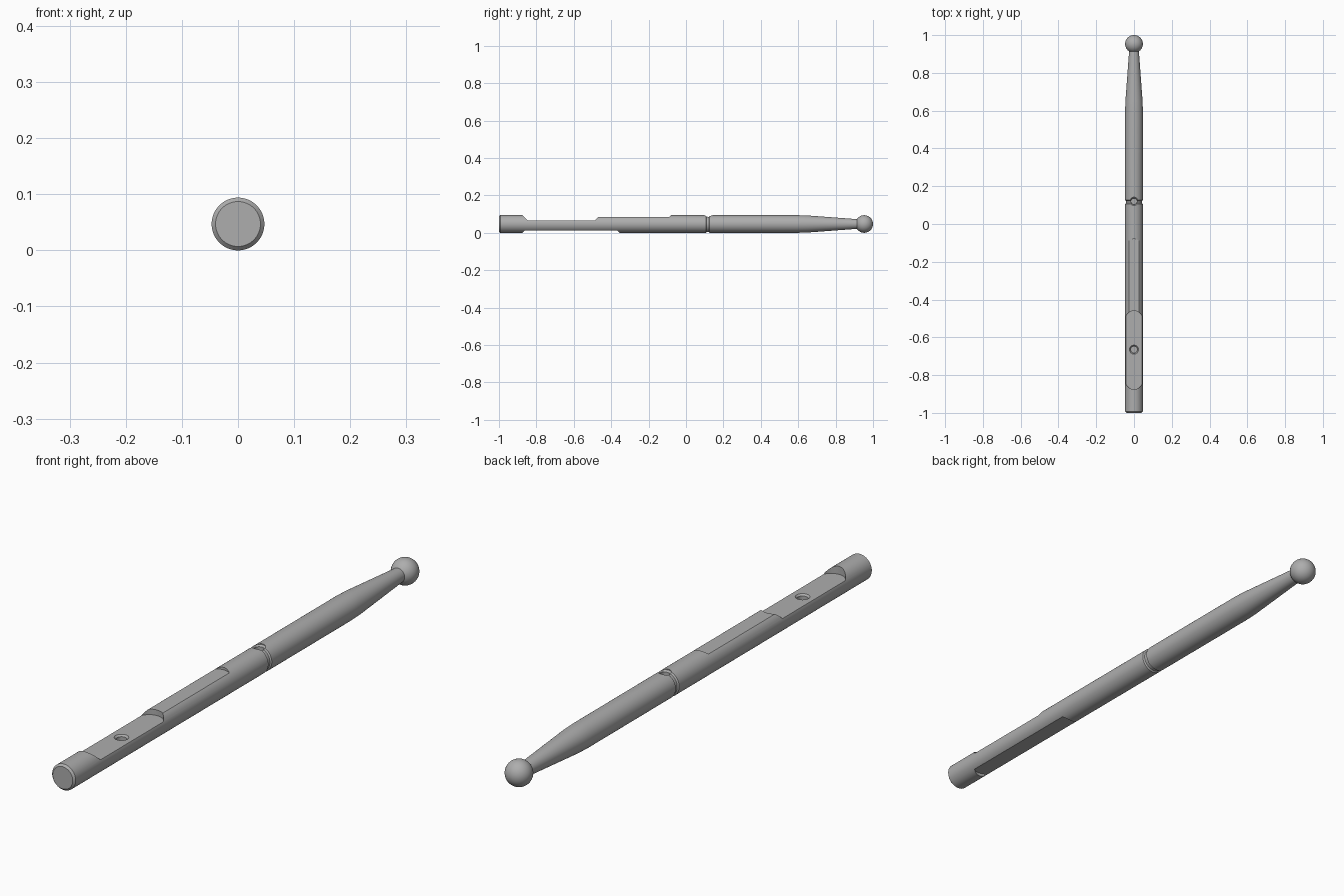
import bpy, bmesh, math
from mathutils import Matrix

if "Cube" in bpy.data.objects:
    bpy.data.objects.remove(bpy.data.objects["Cube"], do_unlink=True)

R = 0.047           # shaft radius, also the height of its axis
SEG = 64

steel = bpy.data.materials.new("grey_steel")
steel.use_nodes = True
steel.diffuse_color = (0.42, 0.42, 0.42, 1)
steel.node_tree.nodes["Principled BSDF"].inputs["Base Color"].default_value = (0.42, 0.42, 0.42, 1)


def finish(name, bm):
    bmesh.ops.recalc_face_normals(bm, faces=bm.faces)
    mesh = bpy.data.meshes.new(name)
    bm.to_mesh(mesh)
    bm.free()
    mesh.materials.append(steel)
    obj = bpy.data.objects.new(name, mesh)
    bpy.context.collection.objects.link(obj)
    return obj


def lathe(name, profile, matrix):
    """Closed solid turned around z from (radius, height) points."""
    bm = bmesh.new()
    rings = [[bm.verts.new((r * math.cos(a), r * math.sin(a), h))
              for a in (2 * math.pi * i / SEG for i in range(SEG))]
             for r, h in profile]
    for low, high in zip(rings, rings[1:]):
        for i in range(SEG):
            j = (i + 1) % SEG
            bm.faces.new((low[i], low[j], high[j], high[i]))
    bm.faces.new(rings[0][::-1])
    bm.faces.new(rings[-1])
    bm.transform(matrix)
    return finish(name, bm)


def slot_cutter(name, y0, y1, z0, z1):
    """Round-ended slot as wide as the shaft."""
    bm = bmesh.new()
    n = SEG // 2
    pts = []
    for centre, start in ((y1 - R, 0), (y0 + R, math.pi)):
        for i in range(n + 1):
            a = start + math.pi * i / n
            pts.append((R * math.cos(a), centre + R * math.sin(a), z0))
    face = bm.faces.new([bm.verts.new(p) for p in pts])
    ext = bmesh.ops.extrude_face_region(bm, geom=[face])
    bmesh.ops.translate(bm, vec=(0, 0, z1 - z0),
                        verts=[g for g in ext["geom"] if isinstance(g, bmesh.types.BMVert)])
    return finish(name, bm)


def hole_cutter(name, y, r, floor, surface):
    """Blind hole with a countersunk rim."""
    rim = 0.006
    profile = [(r - rim, floor), (r - rim, surface - rim), (r, surface), (r, 0.2)]
    return lathe(name, profile, Matrix.Translation((0, y, 0)))


# Turned shaft: chamfered end, shallow groove, tapered neck, ball tip
ball_r, ball_y, neck_r = R, 1 - R, 0.026
profile = [(0.040, -1), (R, -0.993), (R, 0.106), (0.042, 0.110),
           (0.042, 0.122), (R, 0.126), (R, 0.60), (0.0455, 0.65)]
start = math.pi - math.asin(neck_r / ball_r)
for i in range(25):
    a = start * (1 - i / 24) + 0.01 * i / 24
    profile.append((ball_r * math.sin(a), ball_y + ball_r * math.cos(a)))
shaft = lathe("shaft", profile,
              Matrix.Translation((0, 0, R)) @ Matrix.Rotation(-math.pi / 2, 4, "X"))

# Milled flats and drilled holes
cutters = [
    slot_cutter("deep_flat_cutter", -0.875, -0.46, 0.065, 0.2),
    slot_cutter("shallow_flat_cutter", -0.60, -0.08, 0.085, 0.2),
    slot_cutter("bottom_flat_cutter", -0.875, -0.355, -0.1, 0.011),
    hole_cutter("front_hole_cutter", -0.665, 0.024, 0.035, 0.065),
    hole_cutter("groove_hole_cutter", 0.12, 0.022, 0.06, 0.091),
]
bpy.context.view_layer.objects.active = shaft
for cutter in cutters:
    cut = shaft.modifiers.new(cutter.name, "BOOLEAN")
    cut.operation = "DIFFERENCE"
    cut.solver = "EXACT"
    cut.object = cutter
    bpy.ops.object.modifier_apply(modifier=cut.name)
    bpy.data.objects.remove(cutter, do_unlink=True)

# Smooth shading with crisp machined edges
bpy.ops.object.select_all(action="DESELECT")
shaft.select_set(True)
bpy.ops.object.shade_smooth_by_angle(angle=math.radians(25))
